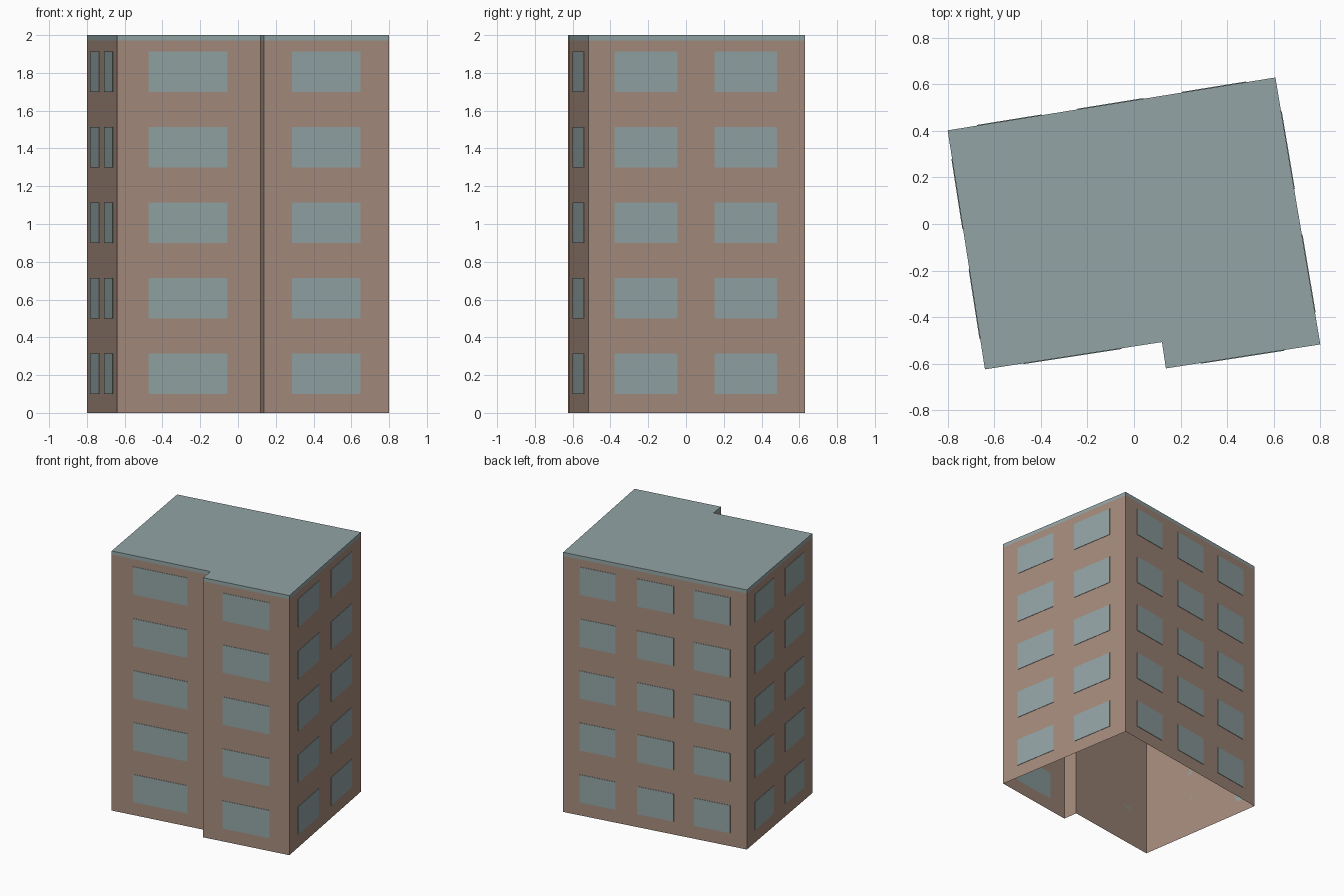
import bpy
import bmesh
from mathutils import Vector

cube = bpy.data.objects.get("Cube")
if cube:
    bpy.data.objects.remove(cube, do_unlink=True)


def make_material(name, rgb):
    mat = bpy.data.materials.new(name)
    mat.use_nodes = True
    mat.diffuse_color = (*rgb, 1)
    mat.node_tree.nodes["Principled BSDF"].inputs["Base Color"].default_value = (*rgb, 1)
    return mat


brown = make_material("brown wall", (0.376, 0.262, 0.205))
blue_grey = make_material("blue grey", (0.292, 0.372, 0.378))


def make_object(name, bm, mat):
    mesh = bpy.data.meshes.new(name)
    bm.to_mesh(mesh)
    bm.free()
    mesh.materials.append(mat)
    obj = bpy.data.objects.new(name, mesh)
    bpy.context.collection.objects.link(obj)
    return obj


def prism(bm, outline, low, high, capped):
    """Extrude a counter-clockwise outline upwards."""
    bottom = [bm.verts.new((x, y, low)) for x, y in outline]
    top = [bm.verts.new((x, y, high)) for x, y in outline]
    count = len(outline)
    for i in range(count):
        j = (i + 1) % count
        bm.faces.new((bottom[i], bottom[j], top[j], top[i]))
    if capped:
        bm.faces.new(top)
        bm.faces.new(bottom[::-1])


# Footprint, counter-clockwise from the front corner at -x
footprint = [(-0.64, -0.624), (0.12, -0.507), (0.137, -0.62),
             (0.80, -0.517), (0.607, 0.629), (-0.80, 0.402)]
HEIGHT, ROOF_BASE = 2.0, 1.972

# Walls, open underneath
bm = bmesh.new()
prism(bm, footprint, 0, ROOF_BASE, False)
make_object("walls", bm, brown)

# Flat roof slab, flush with the walls
bm = bmesh.new()
prism(bm, footprint, ROOF_BASE, HEIGHT, True)
make_object("roof", bm, blue_grey)

# Windows: spans along each wall as fractions of its length
STOREYS, STEP, SILL, WINDOW_HEIGHT, THICKNESS = 5, 0.4, 0.1, 0.214, 0.003
side_spans = [(0.12, 0.412), (0.582, 0.872)]
walls = {
    "front_left_part": (1 - 1, [(0.217, 0.77)]),
    "front_right_part": (2, [(0.224, 0.769)]),
    "left_side": (3, side_spans),
    "back": (4, [(0.09, 0.285), (0.403, 0.603), (0.713, 0.91)]),
    "right_side": (5, side_spans),
}
for name, (index, spans) in walls.items():
    start = Vector(footprint[index])
    along = Vector(footprint[(index + 1) % len(footprint)]) - start
    outward = Vector((along.y, -along.x)).normalized() * THICKNESS
    bm = bmesh.new()
    for a, b in spans:
        p, q = start + along * a, start + along * b
        plate = [p + outward, q + outward, q, p]
        for storey in range(STOREYS):
            low = SILL + STEP * storey
            prism(bm, plate, low, low + WINDOW_HEIGHT, True)
    make_object(name + "_windows", bm, blue_grey)
